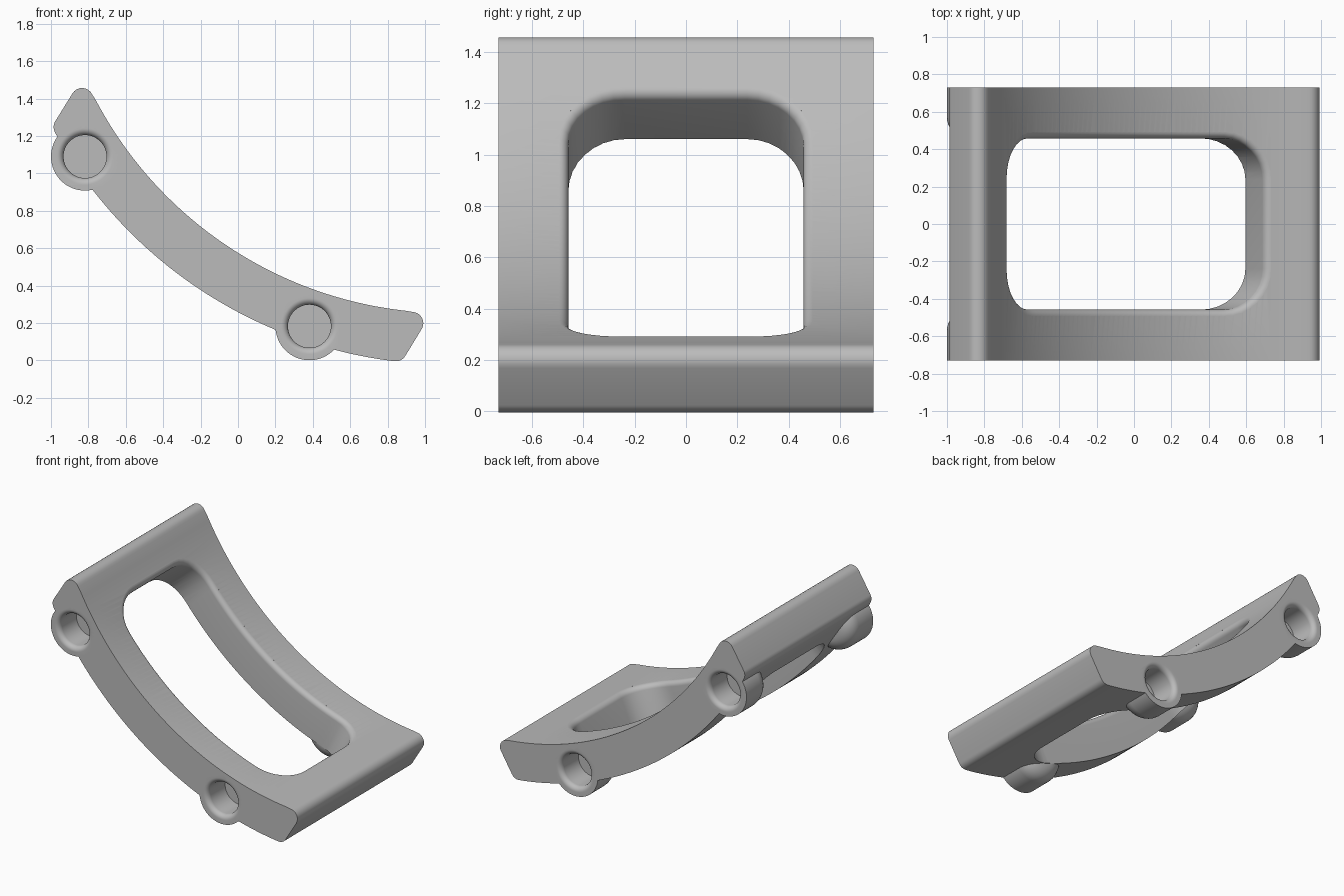
import bpy, bmesh, math
from mathutils import Vector

cube = bpy.data.objects.get("Cube")
if cube:
    bpy.data.objects.remove(cube)

CENTRE = Vector((1.128, 2.388))      # centre of the arc, in x and z
R_IN, R_OUT = 2.135, 2.41            # upper and lower faces of the plate
HALF = 0.73                          # half width along y
FILLET = 0.035

grey = bpy.data.materials.new("light_grey")
grey.use_nodes = True
grey.diffuse_color = (0.5, 0.5, 0.5, 1)
grey.node_tree.nodes["Principled BSDF"].inputs["Base Color"].default_value = grey.diffuse_color


def polar(radius, angle):
    return CENTRE + radius * Vector((math.cos(angle), math.sin(angle)))


def angle_of(p):
    d = Vector(p) - CENTRE
    return math.atan2(d.y, d.x) % math.tau


def loft(name, rings, caps=True, paired=False):
    """Skin closed rings of points; paired caps are strips between mirrored points."""
    bm = bmesh.new()
    loops = [[bm.verts.new(p) for p in ring] for ring in rings]
    n = len(loops[0])
    for a, b in zip(loops, loops[1:]):
        for i in range(n):
            j = (i + 1) % n
            bm.faces.new((a[i], a[j], b[j], b[i]))
    for loop in (loops[0], loops[-1]):
        if paired:
            for i in range(n // 2 - 1):
                bm.faces.new((loop[i], loop[i + 1], loop[n - 2 - i], loop[n - 1 - i]))
        else:
            bm.faces.new(loop)
    bmesh.ops.recalc_face_normals(bm, faces=bm.faces)
    mesh = bpy.data.meshes.new(name)
    bm.to_mesh(mesh)
    bm.free()
    mesh.materials.append(grey)
    obj = bpy.data.objects.new(name, mesh)
    bpy.context.collection.objects.link(obj)
    return obj


def lathe(name, x, z, profile, side, steps=64):
    """Turn (y, radius) pairs about an axis along y."""
    turn = [math.tau * i / steps for i in range(steps)]
    return loft(name, [[(x + r * math.cos(t), side * y, z + r * math.sin(t)) for t in turn]
                       for y, r in profile])


def combine(target, tool, operation):
    mod = target.modifiers.new(operation.lower(), 'BOOLEAN')
    mod.operation, mod.solver, mod.object = operation, 'EXACT', tool
    bpy.context.view_layer.objects.active = target
    bpy.ops.object.modifier_apply(modifier=mod.name)
    bpy.data.objects.remove(tool)


def rounded(p, a, b, r, steps=8):
    """Arc that rounds corner p between directions a and b; also its tangent length."""
    half = a.angle(b) / 2
    t = r / math.tan(half)
    c = p + (a + b).normalized() * r / math.sin(half)
    u, v = p + a * t - c, p + b * t - c
    mids = [u.lerp(v, i / steps) for i in range(steps + 1)]
    sweep = u.angle(v)
    pts = [c + (u * math.sin(sweep * (1 - i / steps)) + v * math.sin(sweep * i / steps))
           / math.sin(sweep) for i in range(len(mids))]
    return pts, t


# Curved plate: two concentric arcs, parallel slanted ends, rounded corners
tl, bl = Vector((-0.825, 1.525)), Vector((-0.995, 1.25))
br, tr = Vector((0.875, -0.008)), Vector((1.035, 0.255))


def along(p, direction):
    t = angle_of(p)
    return direction * Vector((-math.sin(t), math.cos(t)))


up_l, up_r = (tl - bl).normalized(), (tr - br).normalized()
c_tl, t_tl = rounded(tl, along(tl, 1), -up_l, 0.06)
c_bl, t_bl = rounded(bl, up_l, along(bl, 1), 0.06)
c_br, t_br = rounded(br, along(br, -1), up_r, 0.06)
c_tr, t_tr = rounded(tr, -up_r, along(tr, -1), 0.06)


def arc(radius, start, end, steps=64):
    return [polar(radius, start + (end - start) * i / steps) for i in range(1, steps)]


outline = (c_tl + c_bl
           + arc(R_OUT, angle_of(bl) + t_bl / R_OUT, angle_of(br) - t_br / R_OUT)
           + c_br + c_tr
           + arc(R_IN, angle_of(tr) - t_tr / R_IN, angle_of(tl) + t_tl / R_IN))
frame = loft("curved_frame", [[(p.x, y, p.y) for p in outline] for y in (-HALF, HALF)])

# Four pin bosses with domed inner ends
BOSSES = [(-0.818, 1.09), (0.382, 0.183)]
quarter = [math.pi / 2 * i / 8 for i in range(9)]
boss_profile = [(HALF, 0.182)] + [(0.57 - 0.11 * math.sin(t), 0.072 + 0.11 * math.cos(t))
                                  for t in quarter]
for x, z in BOSSES:
    for side in (-1, 1):
        combine(frame, lathe("boss", x, z, boss_profile, side), 'UNION')


# Window through the plate, with a rounded upper rim
def window_ring(radius, grow):
    f = (R_OUT - radius) / (R_OUT - R_IN)
    lo = math.radians(213.4 - 0.7 * f) - grow / R_IN
    hi = math.radians(257.3 + 1.1 * f) + grow / R_IN
    hy, r = 0.458 + grow, 0.22 + grow
    ra = r / R_IN
    half = [(lo + ra * (1 - math.cos(t)), hy - r * (1 - math.sin(t))) for t in quarter]
    half += [(lo + ra + (hi - lo - 2 * ra) * i / 40, hy) for i in range(1, 40)]
    half += [(hi - ra * (1 - math.cos(t)), hy - r * (1 - math.sin(t))) for t in reversed(quarter)]
    ring = half + [(a, -y) for a, y in reversed(half)]
    return [(polar(radius, a).x, y, polar(radius, a).y) for a, y in ring]


layers = [(R_OUT + 0.15, 0)]
layers += [(R_IN + FILLET * (1 - math.sin(t)), FILLET * (1 - math.cos(t))) for t in quarter]
layers += [(R_IN - 0.08, FILLET)]
combine(frame, loft("window_cutter", [window_ring(*l) for l in layers], paired=True), 'DIFFERENCE')

# Blind pin holes with rounded mouths
hole_profile = [(HALF + 0.05, 0.115 + FILLET)]
hole_profile += [(HALF - FILLET * (1 - math.cos(t)), 0.115 + FILLET * (1 - math.sin(t)))
                 for t in quarter]
hole_profile = [hole_profile[0]] + sorted(hole_profile[1:], reverse=True) + [(0.53, 0.115)]
for x, z in BOSSES:
    for side in (-1, 1):
        combine(frame, lathe("hole_cutter", x, z, hole_profile, side), 'DIFFERENCE')

# Smooth curved faces, keep hard edges
bpy.ops.object.select_all(action='DESELECT')
frame.select_set(True)
bpy.context.view_layer.objects.active = frame
bpy.ops.object.shade_smooth_by_angle(angle=math.radians(30))
